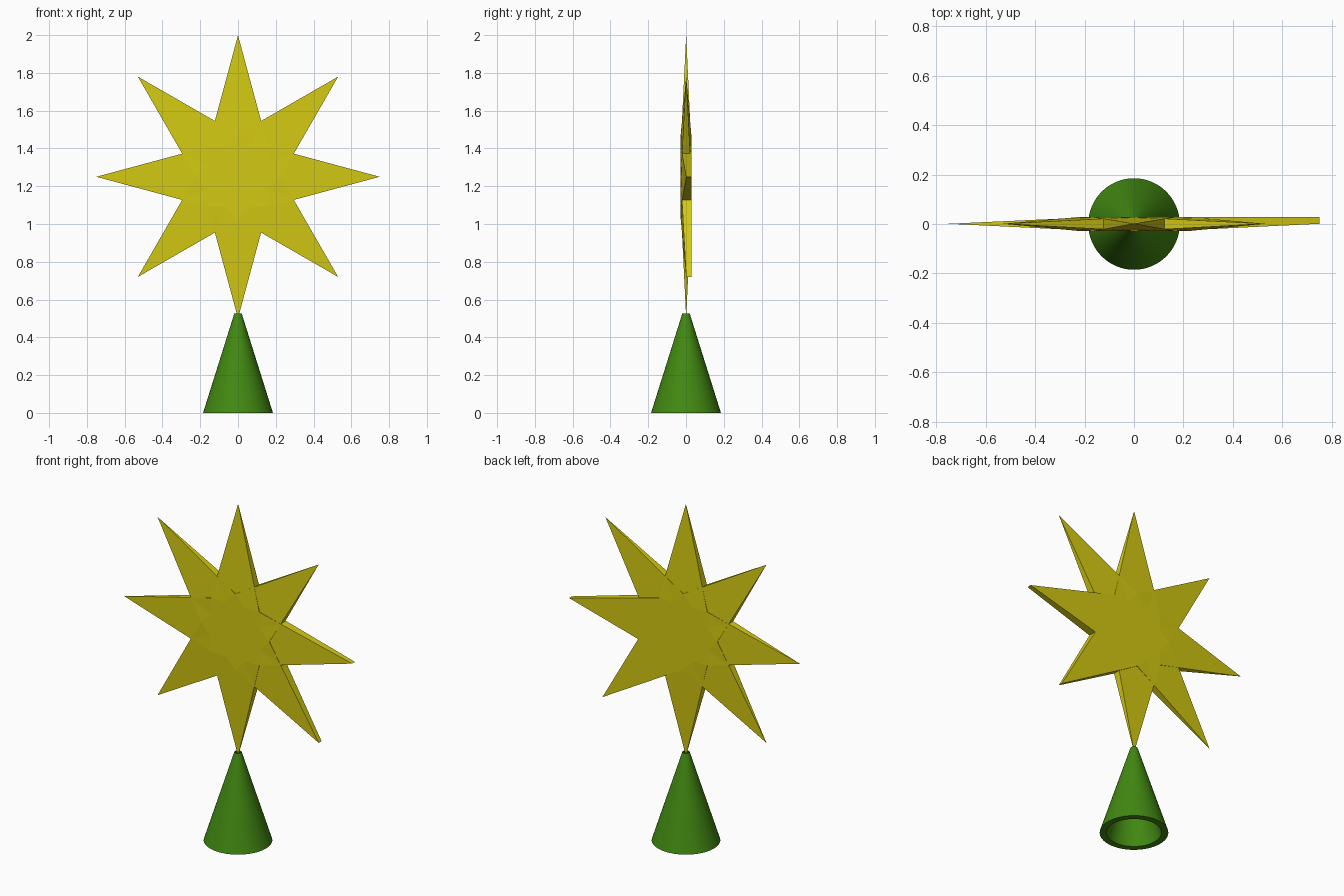
import bpy, bmesh
from math import sin, cos, pi

if "Cube" in bpy.data.objects:
    bpy.data.objects.remove(bpy.data.objects["Cube"])

def material(name, color):
    m = bpy.data.materials.new(name)
    m.diffuse_color = color
    m.use_nodes = True
    m.node_tree.nodes["Principled BSDF"].inputs["Base Color"].default_value = m.diffuse_color
    return m

def add_object(name, bm, mat):
    bmesh.ops.recalc_face_normals(bm, faces=bm.faces)
    me = bpy.data.meshes.new(name)
    bm.to_mesh(me)
    bm.free()
    ob = bpy.data.objects.new(name, me)
    bpy.context.collection.objects.link(ob)
    me.materials.append(mat)
    return ob

yellow = material("yellow", (0.65, 0.58, 0.006, 1))
green = material("green", (0.055, 0.25, 0.006, 1))

# Four-pointed star: thick core, points pinched to a sharp tip
def star(name, turn, outer=0.75, inner=0.225, half=0.028, cz=1.25):
    bm = bmesh.new()
    rings = []
    for side in (-1, 1):
        ring = []
        for i in range(8):
            a = turn + i * pi / 4
            r = inner if i % 2 else outer
            y = side * half if i % 2 else 0.001
            if i == 0 and side == 1:      # one point keeps its full back depth
                y = half
            ring.append(bm.verts.new((r * cos(a), y, cz + r * sin(a))))
        bm.faces.new(ring[1::2])
        for i in range(0, 8, 2):
            bm.faces.new((ring[i - 1], ring[i], ring[i + 1]))
        rings.append(ring)
    f, b = rings
    for i in range(8):
        j = (i + 1) % 8
        bm.faces.new((f[i], f[j], b[j], b[i]))
    bmesh.ops.remove_doubles(bm, verts=bm.verts, dist=0.0005)
    return add_object(name, bm, yellow)

star("upright_star", 0)
star("diagonal_star", -pi / 4)

# Hollow tapered socket, revolved from a wall profile
profile = [(0.185, 0), (0.02, 0.525), (0.014, 0.525), (0.148, 0)]
N = 64
bm = bmesh.new()
loops = [[bm.verts.new((r * cos(2 * pi * k / N), r * sin(2 * pi * k / N), z))
          for k in range(N)] for r, z in profile]
for p in range(4):
    u, v = loops[p], loops[(p + 1) % 4]
    for k in range(N):
        n = (k + 1) % N
        bm.faces.new((u[k], u[n], v[n], v[k]))
cone = add_object("cone_socket", bm, green)
bpy.context.view_layer.objects.active = cone
cone.select_set(True)
bpy.ops.object.shade_smooth_by_angle()
